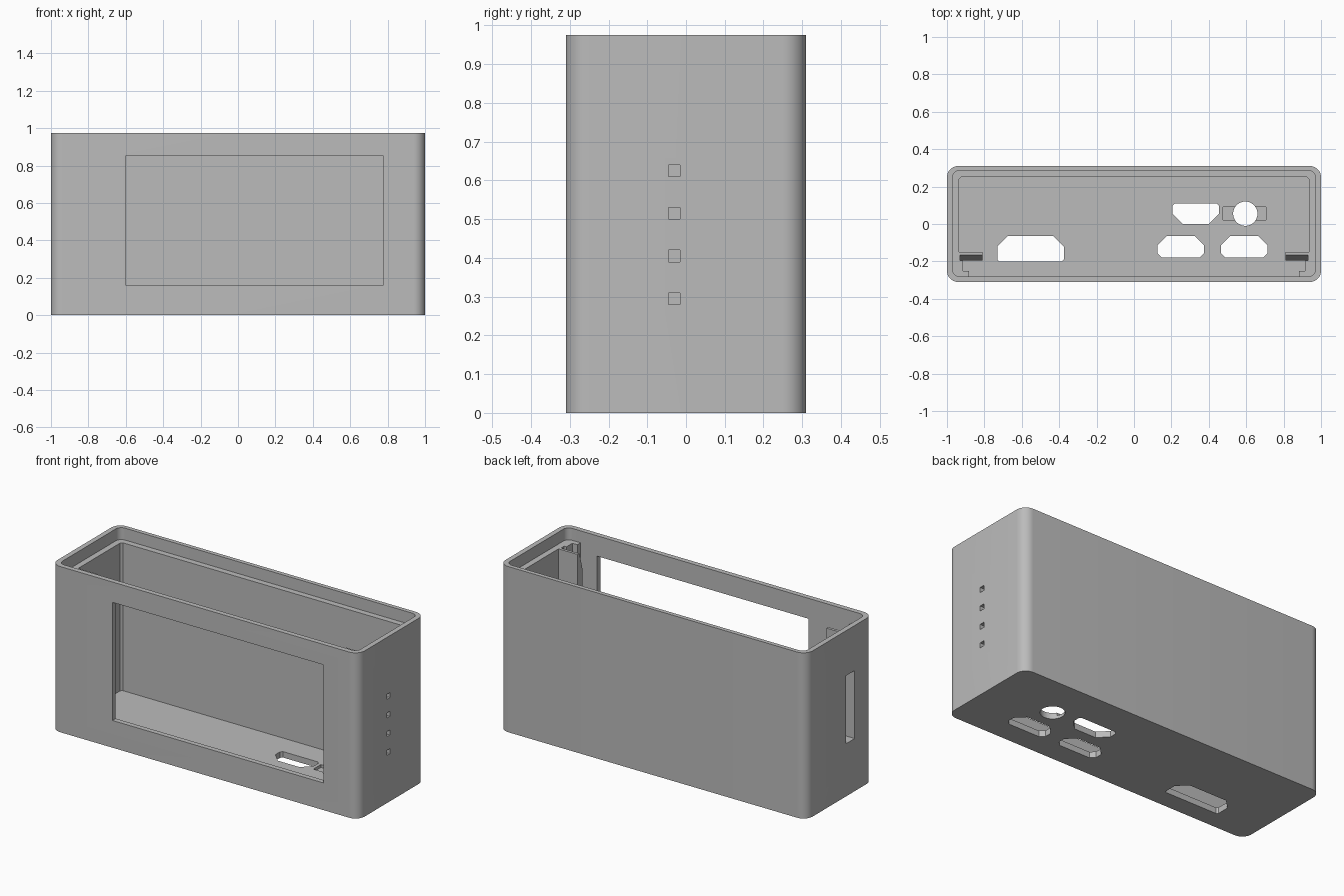
import bpy, bmesh, math
from mathutils import Vector

cube = bpy.data.objects.get("Cube")
if cube:
    bpy.data.objects.remove(cube, do_unlink=True)

HEIGHT, LEDGE, FLOOR = 0.975, 0.905, 0.035

grey = bpy.data.materials.new("plain grey")
grey.use_nodes = True
colour = (0.5, 0.5, 0.5, 1)
grey.diffuse_color = colour
grey.node_tree.nodes["Principled BSDF"].inputs["Base Color"].default_value = colour


def prism(name, points, lo, hi, axis="z"):
    """Extrude a closed outline along an axis (z: xy outline, x: yz, y: xz)."""
    place = {"z": lambda a, b, h: (a, b, h),
             "x": lambda a, b, h: (h, a, b),
             "y": lambda a, b, h: (a, h, b)}[axis]
    bm = bmesh.new()
    face = bm.faces.new([bm.verts.new(place(a, b, lo)) for a, b in points])
    out = bmesh.ops.extrude_face_region(bm, geom=[face])
    verts = [g for g in out["geom"] if isinstance(g, bmesh.types.BMVert)]
    bmesh.ops.translate(bm, verts=verts, vec=Vector(place(0, 0, hi - lo)))
    bmesh.ops.recalc_face_normals(bm, faces=bm.faces)
    mesh = bpy.data.meshes.new(name)
    bm.to_mesh(mesh)
    bm.free()
    mesh.materials.append(grey)
    obj = bpy.data.objects.new(name, mesh)
    bpy.context.collection.objects.link(obj)
    return obj


def rect(x0, x1, y0, y1):
    return [(x0, y0), (x1, y0), (x1, y1), (x0, y1)]


def rounded(x0, x1, y0, y1, r, steps=10):
    pts = []
    corners = [(x1 - r, y1 - r), (x0 + r, y1 - r), (x0 + r, y0 + r), (x1 - r, y0 + r)]
    for i, (cx, cy) in enumerate(corners):
        for k in range(steps + 1):
            a = math.pi / 2 * (i + k / steps)
            pts.append((cx + r * math.cos(a), cy + r * math.sin(a)))
    return pts


def port(x0, x1, y0, y1, cut_low, cut_high):
    """Connector outline with its own chamfer on the low and high y corners."""
    a, b = cut_low, cut_high
    return [(x0 + a, y0), (x1 - a, y0), (x1, y0 + a), (x1, y1 - b),
            (x1 - b, y1), (x0 + b, y1), (x0, y1 - b), (x0, y0 + a)]


def cut(target, cutter):
    cutter.hide_render = True
    mod = target.modifiers.new("cut", "BOOLEAN")
    mod.operation, mod.solver, mod.object = "DIFFERENCE", "EXACT", cutter
    bpy.context.view_layer.objects.active = target
    bpy.ops.object.modifier_apply(modifier=mod.name)
    bpy.data.objects.remove(cutter, do_unlink=True)


# Outer shell
case = prism("case_shell", rounded(-1, 1, -0.31, 0.31, 0.06), 0, HEIGHT)

# Cavity outline, leaving the board rails and front corner blocks in place
half = [(0.882, -0.28), (0.882, -0.25), (0.915, -0.25), (0.915, -0.195),
        (0.81, -0.195), (0.81, -0.15), (0.935, -0.15), (0.935, 0.24), (0.925, 0.25)]
cavity = half + [(-x, y) for x, y in reversed(half)]
cut(case, prism("cavity", cavity, FLOOR, 1.1))

# Lid rebate around the rim
cut(case, prism("lid_rebate", rounded(-0.97, 0.97, -0.28, 0.285, 0.035), LEDGE, 1.1))

# Sloped lead-in on top of the rails
cut(case, prism("rail_lead_in", [(-0.195, 0.8), (-0.162, 0.92), (-0.195, 0.92)],
                -0.93, 0.93, "x"))

# Front screen window
cut(case, prism("screen_window", rect(-0.6, 0.775, 0.16, 0.855), -0.4, -0.25, "y"))

# Card slot on one end, row of small openings on the other
cut(case, prism("card_slot", rect(-0.14, -0.06, 0.31, 0.71), -1.1, -0.9, "x"))
for i in range(4):
    z = 0.295 + 0.11 * i
    cut(case, prism("small_opening", rect(-0.045, -0.015, z - 0.015, z + 0.015),
                    0.9, 1.1, "x"))

# Connector ports in the floor
ports = [port(-0.73, -0.375, -0.2, -0.065, 0.01, 0.055),
         port(0.205, 0.455, 0, 0.11, 0.055, 0.012),
         port(0.125, 0.375, -0.18, -0.065, 0.025, 0.05),
         port(0.465, 0.715, -0.18, -0.065, 0.025, 0.05),
         rounded(0.53, 0.66, -0.01, 0.12, 0.065)]
for outline in ports:
    cut(case, prism("port", outline, -0.1, 0.1))

# Shallow recess around the round port
cut(case, prism("port_recess", rect(0.475, 0.705, 0.022, 0.092), 0.018, 0.1))

# Smooth rounded corners, keep the edges crisp
bpy.ops.object.select_all(action="DESELECT")
case.select_set(True)
bpy.context.view_layer.objects.active = case
bpy.ops.object.shade_smooth_by_angle(angle=math.radians(30))
